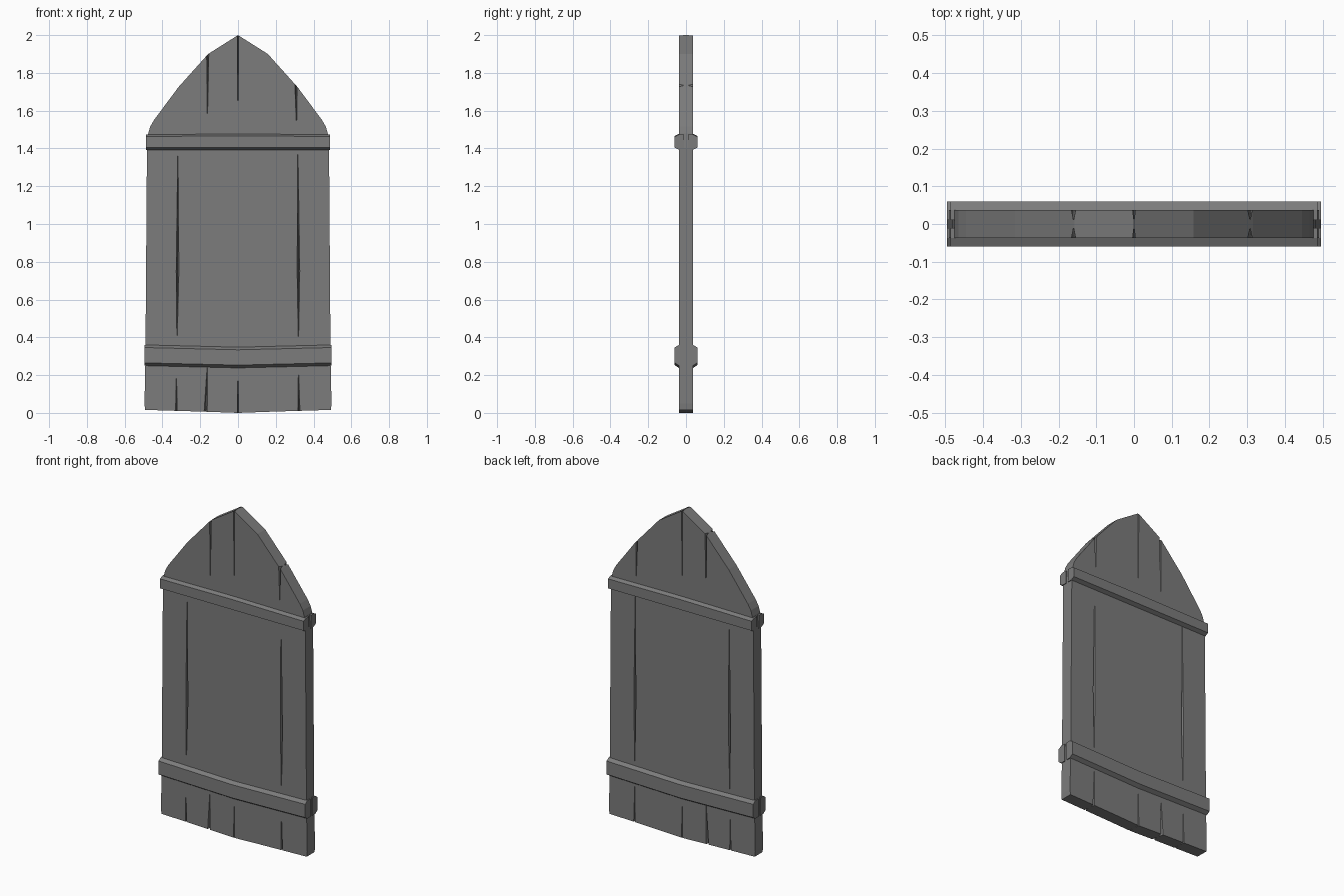
import bpy, bmesh

if "Cube" in bpy.data.objects:
    bpy.data.objects.remove(bpy.data.objects["Cube"])

mat = bpy.data.materials.new("weathered grey")
mat.diffuse_color = (0.2, 0.2, 0.2, 1)
mat.use_nodes = True
mat.node_tree.nodes["Principled BSDF"].inputs["Base Color"].default_value = mat.diffuse_color
T = 0.0375  # half thickness of the door


def finish(bm, name):
    bmesh.ops.recalc_face_normals(bm, faces=bm.faces[:])
    me = bpy.data.meshes.new(name)
    bm.to_mesh(me)
    bm.free()
    me.materials.append(mat)
    ob = bpy.data.objects.new(name, me)
    bpy.context.collection.objects.link(ob)
    return ob


# Door panel: pointed outline, right half mirrored
half = [(0.165, 0.006), (0.492, 0.016), (0.495, 0.05), (0.49, 0.3), (0.482, 1.4),
        (0.475, 1.48), (0.465, 1.515), (0.445, 1.55), (0.315, 1.725), (0.158, 1.9)]
outline = [(0, 0)] + half + [(0, 2)] + [(-x, z) for x, z in reversed(half)]
bm = bmesh.new()
face = bm.faces.new([bm.verts.new((x, -T, z)) for x, z in outline])
ext = bmesh.ops.extrude_face_region(bm, geom=[face])
bmesh.ops.translate(bm, vec=(0, 2 * T, 0),
                    verts=[g for g in ext["geom"] if isinstance(g, bmesh.types.BMVert)])
door = finish(bm, "door_panel")

# Plank cracks: x and z at the wide section, half width, then tip positions
cracks = [
    (-0.16, 1.93, 0.006, [(-0.162, 1.56)]),
    (0.0, 2.03, 0.004, [(0.0, 1.57)]),
    (0.307, 1.77, 0.007, [(0.31, 1.52)]),
    (-0.326, -0.02, 0.005, [(-0.326, 0.2)]),
    (-0.172, -0.02, 0.009, [(-0.163, 0.24)]),
    (0.0, -0.02, 0.004, [(0.0, 0.21)]),
    (0.323, -0.02, 0.006, [(0.32, 0.23)]),
    (-0.32, 0.75, 0.007, [(-0.323, 0.38), (-0.318, 1.39)]),
    (0.32, 0.75, 0.007, [(0.32, 0.38), (0.317, 1.39)]),
]
cut = bmesh.new()
for x, z, w, tips in cracks:
    for s in (-1, 1):
        pts = [(x - w * 1.3, s * 0.047, z), (x + w * 1.3, s * 0.047, z), (x, s * 0.006, z)]
        for tx, tz in tips:
            pts += [(tx - 0.002, s * 0.047, tz), (tx + 0.002, s * 0.047, tz), (tx, s * 0.034, tz)]
        bmesh.ops.convex_hull(cut, input=[cut.verts.new(p) for p in pts])
cutter = finish(cut, "crack_cutter")
mod = door.modifiers.new("cracks", "BOOLEAN")
mod.operation = "DIFFERENCE"
mod.solver = "EXACT"
mod.object = cutter
bpy.context.view_layer.objects.active = door
bpy.ops.object.modifier_apply(modifier=mod.name)
bpy.data.objects.remove(cutter)


# Cross battens: chamfered strips on both faces, bent slightly at the middle
def batten(name, w, z0, z1, z2, z3, bends):
    for s, side in ((-1, "front"), (1, "back")):
        bm = bmesh.new()
        prof = [(0.01, z0), (T, z0), (0.06, z1), (0.06, z2), (T, z3), (0.01, z3)]
        rings = []
        for x, k in ((-w, 0), (0, 1), (w, 0)):
            rings.append([bm.verts.new((x, s * y, z + k * (bends[0] if i < 3 else bends[1])))
                          for i, (y, z) in enumerate(prof)])
        for a, b in zip(rings, rings[1:]):
            for i in range(6):
                j = (i + 1) % 6
                bm.faces.new((a[i], a[j], b[j], b[i]))
        bm.faces.new(rings[0])
        bm.faces.new(rings[-1])
        finish(bm, name + "_" + side)


batten("lower_batten", 0.496, 0.25, 0.265, 0.346, 0.36, (-0.012, -0.012))
batten("upper_batten", 0.486, 1.393, 1.405, 1.463, 1.473, (0.0, 0.004))
